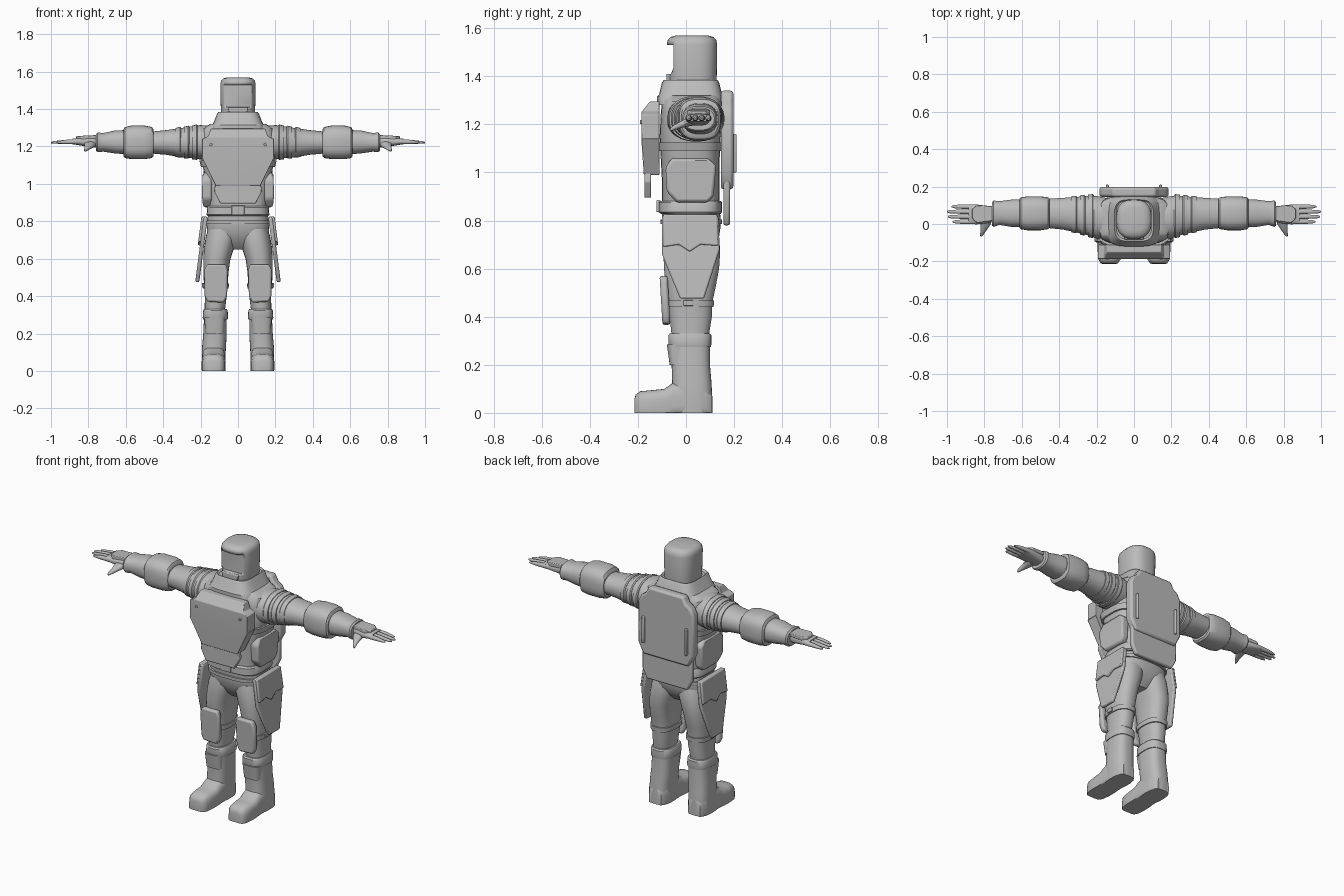
import bpy, bmesh, math
from mathutils import Vector

grey = bpy.data.materials.new("suit grey")
grey.diffuse_color = (0.5, 0.5, 0.5, 1)


def finish(name, bm, mirror=False, bevel=0.0, angle=35):
    bmesh.ops.recalc_face_normals(bm, faces=bm.faces)
    me = bpy.data.meshes.new(name)
    bm.to_mesh(me)
    bm.free()
    me.materials.append(grey)
    ob = bpy.data.objects.new(name, me)
    bpy.context.collection.objects.link(ob)
    bpy.ops.object.select_all(action='DESELECT')
    ob.select_set(True)
    bpy.context.view_layer.objects.active = ob
    bpy.ops.object.shade_smooth_by_angle(angle=math.radians(angle))
    if bevel:
        b = ob.modifiers.new("bevel", 'BEVEL')
        b.width, b.segments, b.limit_method = bevel, 2, 'ANGLE'
    if mirror:
        ob.modifiers.new("mirror", 'MIRROR')
    return ob


def loft(name, axis, sections, n=2.5, sides=32, mirror=False, angle=35, floor=None):
    """Sections are (position, a0, a1, b0, b1) bounds across the given axis."""
    bm = bmesh.new()
    rings = []
    for p, a0, a1, b0, b1 in sections:
        ring = []
        for i in range(sides):
            t = 2 * math.pi * (i + 0.5) / sides
            c, s = math.cos(t), math.sin(t)
            a = (a0 + a1) / 2 + (a1 - a0) / 2 * math.copysign(abs(c) ** (2 / n), c)
            b = (b0 + b1) / 2 + (b1 - b0) / 2 * math.copysign(abs(s) ** (2 / n), s)
            co = {'x': (p, a, b), 'y': (a, p, b), 'z': (a, b, p)}[axis]
            if floor is not None:
                co = (co[0], co[1], max(floor, co[2]))
            ring.append(bm.verts.new(co))
        rings.append(ring)
    for r, q in zip(rings, rings[1:]):
        for i in range(sides):
            j = (i + 1) % sides
            bm.faces.new((r[i], r[j], q[j], q[i]))
    bm.faces.new(rings[0])
    bm.faces.new(rings[-1])
    return finish(name, bm, mirror, angle=angle)


def slab(name, outline, place, cuts=(), bevel=0.008, mirror=False):
    """Extrude an outline (u, v), slice it at the v cuts, then place (u, v, t) in space."""
    bm = bmesh.new()
    f = bm.faces.new([bm.verts.new((u, v, 0)) for u, v in outline])
    ext = bmesh.ops.extrude_face_region(bm, geom=[f])
    for v in ext['geom']:
        if isinstance(v, bmesh.types.BMVert):
            v.co.z = 1
    for c in cuts:
        bmesh.ops.bisect_plane(bm, geom=bm.verts[:] + bm.edges[:] + bm.faces[:],
                               plane_co=(0, c, 0), plane_no=(0, 1, 0))
    for v in bm.verts:
        v.co = Vector(place(*v.co))
    return finish(name, bm, mirror, bevel, 30)


def sym(half):
    return half + [(-u, v) for u, v in reversed(half)]


# helmet with recessed visor
helmet = loft("helmet", 'z', [
    (1.35, -.09, .09, -.07, .125), (1.40, -.092, .092, -.076, .128),
    (1.53, -.095, .095, -.08, .13), (1.55, -.091, .091, -.076, .126),
    (1.563, -.08, .08, -.064, .115), (1.57, -.055, .055, -.04, .09)], n=2.6, sides=48)
cutter = slab("visor_cutter", sym([(.075, 1.53), (.08, 1.45), (.06, 1.41)]),
              lambda u, v, t: (u, -.2 + t * .148, v), bevel=0)
cut = helmet.modifiers.new("visor", 'BOOLEAN')
cut.operation, cut.object, cut.solver = 'DIFFERENCE', cutter, 'EXACT'
bpy.context.view_layer.objects.active = helmet
bpy.ops.object.modifier_apply(modifier="visor")
bpy.data.objects.remove(cutter)
slab("visor_sill", sym([(.055, 1.41), (.045, 1.37)]), lambda u, v, t: (u, -.06 - t * .022, v), bevel=.005)

# collar and torso
loft("collar", 'z', [
    (1.28, -.15, .15, -.12, .155), (1.315, -.14, .14, -.12, .155),
    (1.325, -.132, .132, -.112, .15), (1.375, -.112, .112, -.1, .138),
    (1.385, -.105, .105, -.092, .13), (1.375, -.095, .095, -.082, .125)], n=4)
loft("torso", 'z', [
    (.87, -.155, .155, -.1, .14), (.96, -.165, .165, -.1, .14),
    (1.05, -.18, .18, -.105, .14), (1.15, -.2, .2, -.11, .145),
    (1.25, -.205, .205, -.105, .15), (1.295, -.19, .19, -.1, .15),
    (1.32, -.15, .15, -.09, .14)], n=3.5)
loft("waist_band", 'z', [
    (1.09, -.198, .198, -.118, .152), (1.125, -.207, .207, -.122, .155)], n=3.5)

# chest armour
slab("chest_plate", sym([(.145, 1.295), (.16, 1.255), (.192, 1.24), (.192, 1.14), (.12, .99)]),
     lambda u, v, t: (u, -.11 - t * (.076 - max(0, v - 1.25) * .8 - max(0, 1.14 - v) * .07), v),
     cuts=(1.25, 1.14))
slab("chest_lower_flap", sym([(.118, 1.03), (.128, .96), (.095, .895)]),
     lambda u, v, t: (u, -.145 - t * .028, v), bevel=.005)
slab("chest_stud", [(.145 + .008 * math.cos(i * math.pi / 4), 1.21 + .008 * math.sin(i * math.pi / 4))
                    for i in range(8)],
     lambda u, v, t: (u, -.18 - t * .011, v), bevel=.002, mirror=True)

# back armour
slab("back_plate", sym([(.115, 1.34), (.135, 1.30), (.165, 1.28), (.185, 1.24), (.185, 1.0), (.15, .93)]),
     lambda u, v, t: (u, .145 + t * .052, v), bevel=.012)
slab("back_lower_flap", sym([(.165, 1.0), (.165, .84), (.135, .78)]),
     lambda u, v, t: (u, .155 + t * .028, v))
slab("back_ridge", [(.135, 1.0), (.15, 1.0), (.15, 1.16), (.135, 1.16)],
     lambda u, v, t: (u, .19 + t * .02, v), bevel=.004, mirror=True)

# belt, buckle and pelvis
loft("belt", 'z', [(.828, -.163, .163, -.105, .145), (.835, -.168, .168, -.115, .15),
                   (.875, -.165, .165, -.115, .15), (.882, -.16, .16, -.105, .145)], n=3.5)
slab("buckle", sym([(.035, .885), (.035, .835)]), lambda u, v, t: (u, -.105 - t * .018, v), bevel=.004)
loft("pelvis", 'z', [(.65, -.05, .05, -.03, .08), (.68, -.1, .1, -.06, .11),
                     (.73, -.165, .165, -.088, .138), (.78, -.168, .168, -.098, .145),
                     (.84, -.16, .16, -.1, .142)], n=2.8)
loft("hip_strap", 'z', [(.785, -.172, .172, -.106, .15), (.805, -.171, .171, -.107, .15)], n=3)

# side waist pads and splayed hip guards
slab("waist_pad", [(-.06, 1.06), (.09, 1.06), (.125, 1.03), (.115, .9), (.09, .875), (-.04, .875),
                   (-.08, .92), (-.085, 1.02)],
     lambda u, v, t: (.14 + t * (.055 if .9 < v < 1.04 else .045), u, v), bevel=.012, mirror=True)
slab("hip_guard", [(-.1, .82), (.135, .82), (.14, .68), (.075, .475), (-.025, .475), (-.1, .66)],
     lambda u, v, t: (.162 + (.82 - v) * .13 + t * .022, u, v), bevel=.007, mirror=True)
slab("hip_guard_top", [(-.095, .825), (.13, .825), (.135, .695), (.06, .70), (.015, .67),
                       (-.03, .70), (-.095, .69)],
     lambda u, v, t: (.166 + (.82 - v) * .13 + t * .03, u, v), bevel=.006, mirror=True)

# legs, straps and knee pads
loft("leg", 'z', [
    (.32, .07, .178, -.06, .095), (.40, .06, .178, -.068, .108), (.46, .055, .182, -.075, .11),
    (.53, .05, .186, -.085, .125), (.60, .04, .186, -.092, .138), (.66, .02, .182, -.094, .142),
    (.72, .005, .172, -.092, .14), (.76, .005, .16, -.085, .13)], n=2.4, mirror=True)
loft("knee_strap", 'z', [(.44, .05, .186, -.078, .115), (.468, .048, .188, -.08, .118)], n=2.6, mirror=True)
slab("knee_pad", [(.065, .57), (.165, .57), (.18, .54), (.178, .40), (.165, .37), (.075, .365),
                  (.058, .40), (.055, .54)],
     lambda u, v, t: (u, -.065 - (v - .37) * .06 - t * .033, v), bevel=.01, mirror=True)
slab("knee_buckle", [(-.01, .445), (.03, .445), (.03, .47), (-.01, .47)],
     lambda u, v, t: (.175 + t * .018, u, v), bevel=.003, mirror=True)

# boots
loft("boot_shaft", 'z', [
    (.0, .068, .192, -.06, .11), (.06, .068, .194, -.06, .11), (.13, .064, .192, -.058, .106),
    (.2, .06, .186, -.06, .1), (.28, .06, .182, -.066, .1)], n=2.8, mirror=True)
loft("boot_cuff", 'z', [(.275, .055, .187, -.07, .104), (.285, .053, .189, -.074, .106),
                        (.322, .055, .186, -.074, .106), (.33, .06, .182, -.068, .1)], n=2.8, mirror=True)
loft("boot_shin_plate", 'z', [(.2, .075, .175, -.068, .0), (.285, .07, .18, -.08, .0)], n=3, mirror=True)
loft("boot_foot", 'y', [
    (-.215, .1, .165, -.03, .055), (-.21, .085, .178, -.04, .075), (-.19, .072, .19, -.04, .09),
    (-.14, .066, .195, -.04, .095), (-.09, .066, .194, -.04, .1), (-.055, .067, .192, -.04, .125),
    (.0, .067, .192, -.04, .14), (.08, .07, .19, -.04, .12), (.108, .09, .17, -.04, .09)],
    n=3.2, mirror=True, floor=0, angle=45)

# arms: shoulder, bands, elbow guard, forearm
loft("upper_arm", 'x', [
    (.15, -.08, .14, 1.13, 1.31), (.2, -.078, .15, 1.13, 1.315), (.25, -.06, .15, 1.138, 1.308),
    (.31, -.045, .145, 1.142, 1.298), (.38, -.03, .14, 1.155, 1.288), (.46, -.022, .135, 1.162, 1.28)],
    n=2.2, mirror=True)
for i, x in enumerate((.215, .26, .305)):
    d = i * .013
    loft(f"arm_band_{i + 1}", 'x', [
        (x, -.07 + d, .155 - d / 3, 1.134 + d / 2, 1.314 - d / 2),
        (x + .006, -.076 + d, .16 - d / 3, 1.128 + d / 2, 1.318 - d / 2),
        (x + .03, -.07 + d, .158 - d / 3, 1.13 + d / 2, 1.312 - d / 2)], n=2.2, mirror=True)
loft("elbow_guard", 'x', [
    (.452, -.022, .137, 1.148, 1.292), (.46, -.028, .143, 1.138, 1.304), (.50, -.034, .148, 1.132, 1.312),
    (.57, -.034, .148, 1.132, 1.312), (.605, -.028, .143, 1.138, 1.304), (.613, -.02, .135, 1.15, 1.29)],
    n=2.8, mirror=True)
loft("forearm", 'x', [
    (.6, -.015, .132, 1.158, 1.288), (.66, -.015, .13, 1.163, 1.285), (.72, -.005, .122, 1.172, 1.272),
    (.75, -.016, .126, 1.17, 1.275), (.758, -.01, .118, 1.176, 1.268)], n=2.4, mirror=True)

# gloves: palm, back plate, fingers and thumb
loft("palm", 'x', [
    (.74, .02, .09, 1.195, 1.25), (.78, .005, .097, 1.195, 1.25), (.84, -.002, .104, 1.205, 1.247),
    (.885, .0, .105, 1.212, 1.242)], n=2.8, mirror=True)
slab("hand_plate", [(.735, .02), (.84, .005), (.865, .03), (.865, .08), (.84, .1), (.735, .095)],
     lambda u, v, t: (u, v, 1.24 + t * .022 - (u - .735) * .05), bevel=.004, mirror=True)
for i, (y, tip) in enumerate(((.012, .97), (.039, .995), (.066, 1.0), (.093, .975))):
    loft(f"finger_{i + 1}", 'x', [
        (.865, y - .013, y + .013, 1.212, 1.24), (.92, y - .012, y + .012, 1.213, 1.236),
        (tip - .015, y - .009, y + .009, 1.215, 1.229), (tip, y - .004, y + .004, 1.217, 1.224)],
        n=2.2, sides=12, mirror=True)
loft("thumb", 'y', [
    (.03, .755, .82, 1.195, 1.235), (.0, .765, .822, 1.19, 1.225), (-.03, .785, .82, 1.182, 1.208),
    (-.055, .803, .823, 1.174, 1.194), (-.066, .812, .822, 1.172, 1.182)], n=2.2, sides=14, mirror=True)
